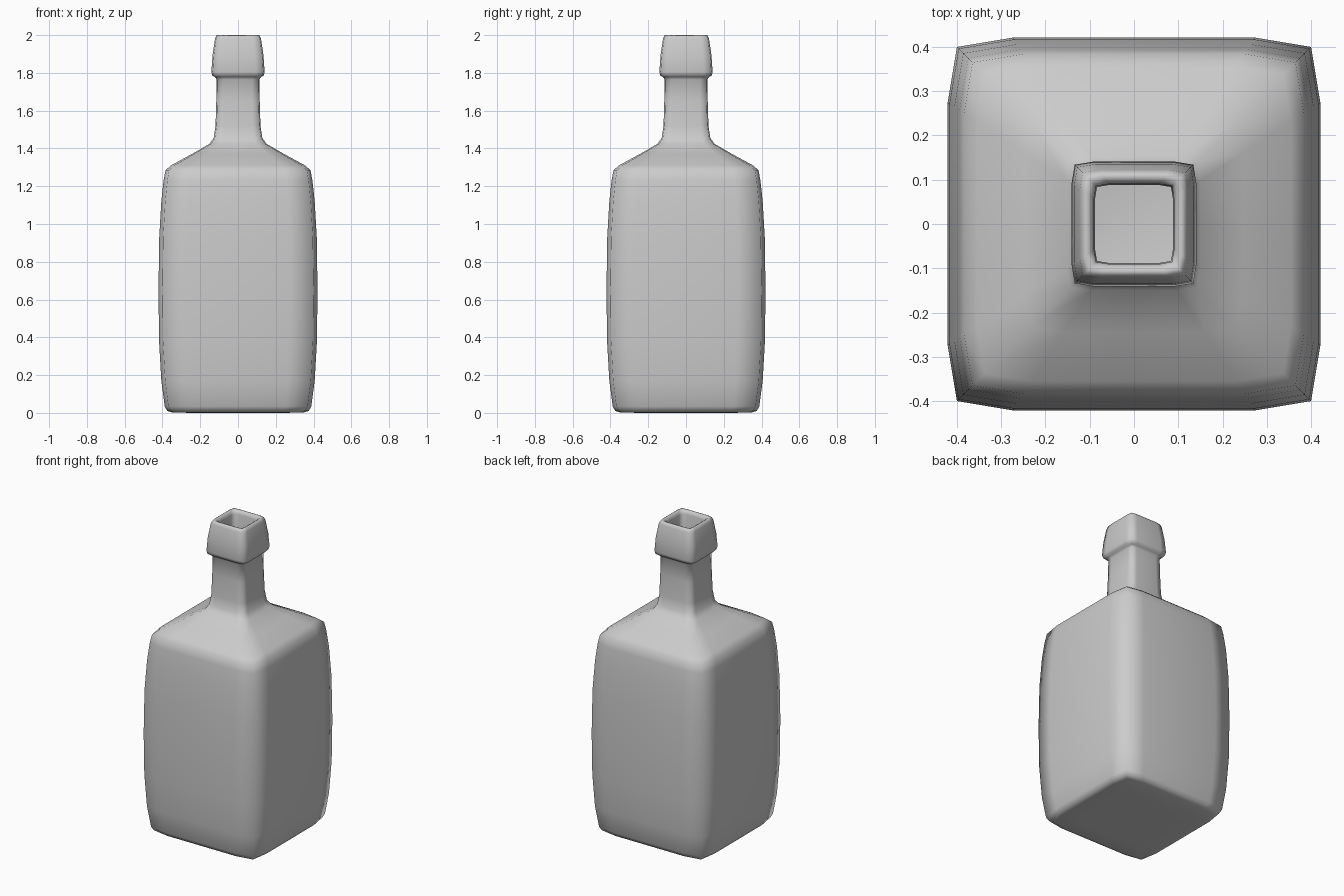
import bpy, bmesh

# Outer profile, base to mouth: (height, half width)
outer = [(0.0, 0.25), (0.003, 0.35), (0.01, 0.375), (0.035, 0.388), (0.17, 0.406),
         (0.38, 0.418), (0.65, 0.421), (0.93, 0.417), (1.12, 0.406), (1.23, 0.394),
         (1.285, 0.384), (1.31, 0.355), (1.37, 0.245), (1.425, 0.15), (1.455, 0.129),
         (1.52, 0.119), (1.65, 0.115), (1.765, 0.113), (1.779, 0.122), (1.785, 0.136),
         (1.805, 0.141), (1.89, 0.135), (1.98, 0.122), (1.997, 0.115)]
# Rolled rim and inner wall, mouth down to the inside floor
inner = [(2.0, 0.107), (1.995, 0.096), (1.975, 0.09), (1.75, 0.088), (1.45, 0.095),
         (1.40, 0.13), (1.285, 0.34), (1.2, 0.365), (0.93, 0.39), (0.38, 0.39),
         (0.06, 0.362), (0.03, 0.33)]


def square_ring(bm, z, h):
    """Softly bulged square section with one vertex at each corner."""
    side = [(0.95, -0.95), (1, -0.65), (1, 0), (1, 0.65)]
    pts = []
    for _ in range(4):
        pts += side
        side = [(-y, x) for x, y in side]
    return [bm.verts.new((x * h, y * h, z)) for x, y in pts]


# Bottle: sections lofted into one hollow shell
bm = bmesh.new()
rings = [square_ring(bm, z, h) for z, h in outer + inner]
n = len(rings[0])
for a, b in zip(rings, rings[1:]):
    for i in range(n):
        j = (i + 1) % n
        bm.faces.new((a[i], a[j], b[j], b[i]))
bm.faces.new(rings[0][::-1])
bm.faces.new(rings[-1])
bmesh.ops.recalc_face_normals(bm, faces=bm.faces[:])
for f in bm.faces:
    f.smooth = True

mesh = bpy.data.meshes.new("bottle")
bm.to_mesh(mesh)
bm.free()
bottle = bpy.data.objects.new("bottle", mesh)
bpy.context.collection.objects.link(bottle)
